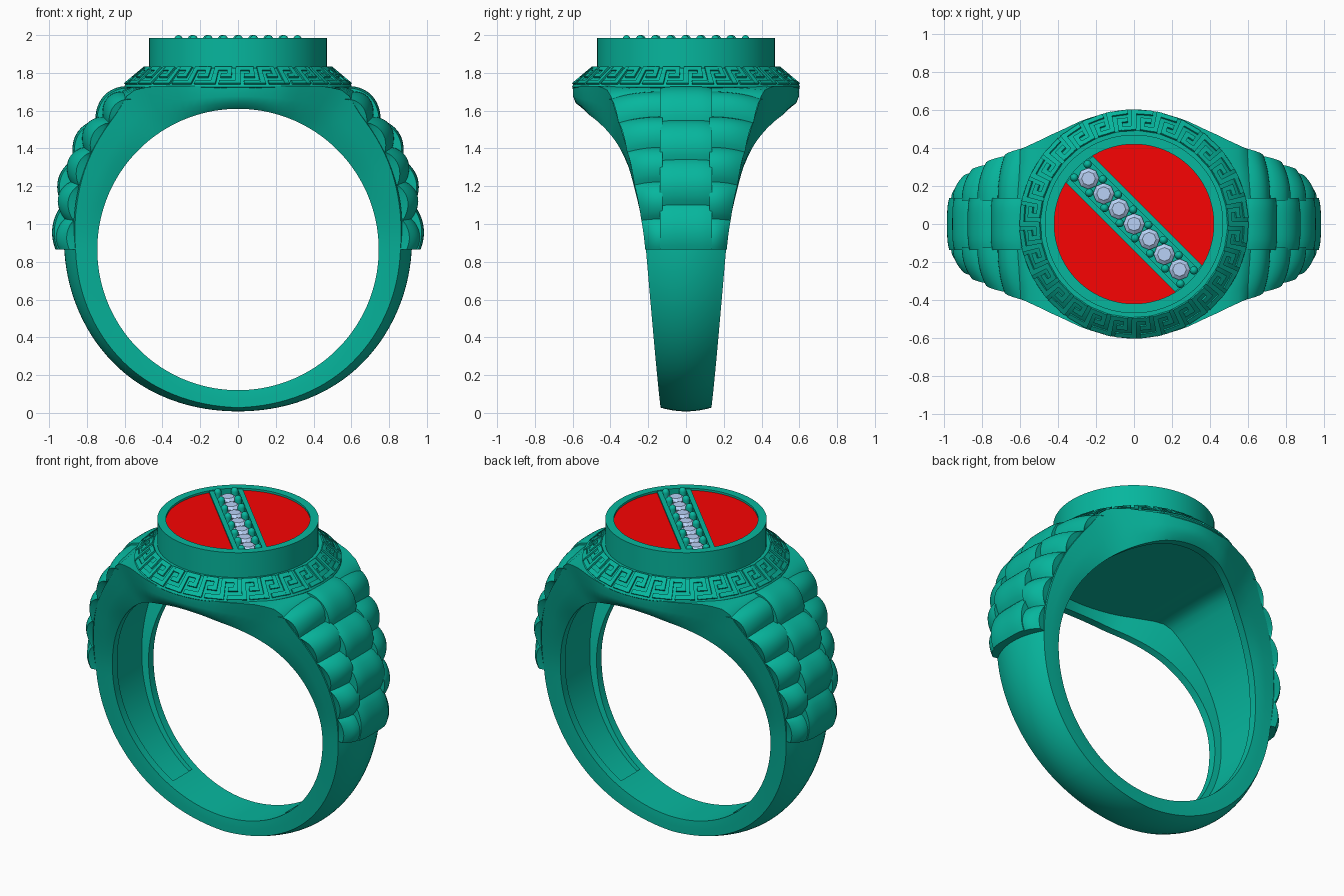
import bpy, bmesh, math
from math import sin, cos, pi, radians

if "Cube" in bpy.data.objects:
    bpy.data.objects.remove(bpy.data.objects["Cube"])

ZC, RI = 0.865, 0.745          # finger hole centre height and radius


def material(name, col):
    m = bpy.data.materials.new(name)
    m.diffuse_color = (*col, 1)
    m.use_nodes = True
    m.node_tree.nodes["Principled BSDF"].inputs["Base Color"].default_value = m.diffuse_color
    return m


METAL = material("green_metal", (0.002, 0.47, 0.34))
RED = material("red_enamel", (0.95, 0.001, 0.001))
STONE = material("pale_stone", (0.48, 0.64, 0.92))


def finish(name, bm, mat, angle=35):
    bmesh.ops.recalc_face_normals(bm, faces=bm.faces)
    me = bpy.data.meshes.new(name)
    bm.to_mesh(me)
    bm.free()
    ob = bpy.data.objects.new(name, me)
    bpy.context.collection.objects.link(ob)
    me.materials.append(mat)
    if angle:
        bpy.ops.object.select_all(action='DESELECT')
        bpy.context.view_layer.objects.active = ob
        ob.select_set(True)
        bpy.ops.object.shade_smooth_by_angle(angle=radians(angle))
    return ob


def loft(bm, rings, closed=False):
    """Skin a list of closed point loops; cap the ends unless closed."""
    vs = [[bm.verts.new(p) for p in r] for r in rings]
    n = len(vs[0])
    for k in range(len(vs) if closed else len(vs) - 1):
        a, b = vs[k], vs[(k + 1) % len(vs)]
        for i in range(n):
            j = (i + 1) % n
            bm.faces.new((a[i], a[j], b[j], b[i]))
    if not closed:
        bm.faces.new(vs[0])
        bm.faces.new(vs[-1])


def curve(table, x):
    """Smooth interpolation through (x, value) pairs."""
    t = table
    i = max(k for k in range(len(t) - 1) if t[k][0] <= x or k == 0)
    slope = lambda k: 0 if k in (0, len(t) - 1) else \
        (t[k + 1][1] - t[k - 1][1]) / (t[k + 1][0] - t[k - 1][0])
    h = t[i + 1][0] - t[i][0]
    s = (x - t[i][0]) / h
    return ((2*s**3 - 3*s*s + 1) * t[i][1] + (s**3 - 2*s*s + s) * h * slope(i)
            + (3*s*s - 2*s**3) * t[i + 1][1] + (s**3 - s*s) * h * slope(i + 1))


# values against the angle from the top of the ring, in degrees
W_IN = [(0, .545), (15, .52), (25, .465), (32, .42), (44, .35), (63, .272), (90, .208), (180, .132)]
W_OUT = [(0, .60), (15, .56), (25, .485), (34, .41), (44, .36), (63, .285), (90, .212), (180, .135)]
R_OUT = [(34, 1.045), (45, 1.015), (60, .98), (75, .945), (90, .92), (135, .89), (180, .857)]


def outer_radius(a):
    return min((1.73 - ZC) / cos(radians(a)), 1.05) if a < 34.5 else curve(R_OUT, a)


def polar(a, r, y):
    return (r * sin(radians(a)), y, ZC + r * cos(radians(a)))


# Band: domed outside, hollowed inside from the head down the shoulders
def band_section(a, hollow):
    b = abs(a)
    wi, wo, R = curve(W_IN, b), curve(W_OUT, b), outer_radius(b)
    dome = .06 * min(1, max(0, (b - 28) / 12))
    if b > 90:
        dome = .06 - .04 * (b - 90) / 90
    edge = R - dome
    half = [(R - dome * (k / 6)**2, wo * k / 6) for k in range(7)]
    half += [(RI + (edge - RI) * f, wi + (wo - wi) * g) for f, g in ((.55, .97), (.25, .7), (0, 0))]
    lip = wi - .05
    t = min(1, max(0, (b - 30) / 60))
    rc = (R - .055) * (1 - t) + (.79 - .025 * max(0, b - 90) / 60) * t if hollow else RI
    half += [(RI, lip), (rc, lip - .005), (rc, 0)]
    pts = half + [(r, -y) for r, y in half[-2:0:-1]]
    return [polar(a, r, y) for r, y in pts]


END = 148                      # where the inner hollow stops
angles = sorted([a for a in range(-180, 180, 3)] + [s * (END + d) for s in (-1, 1) for d in (-.05, .05)])
bm = bmesh.new()
loft(bm, [band_section(a, abs(a) < END) for a in angles], closed=True)
finish("ring_band", bm, METAL)


# Shoulder links: three rows of rounded links on each side
def link(bm, side, e0, e1, row, first):
    rings = []
    for k in range(13):
        e = e0 + (e1 - e0) * k / 12
        t = k / 12 * .75 + .25 if first else k / 12
        a = 90 - e
        base = .93 + .115 * e / 55
        bulge = .048 * max(0, sin(pi * t))**.8
        w = curve(W_OUT, a)
        top = []
        for j in range(11):
            s = j / 10
            if row == 0:
                top.append((base + bulge - .012 * (2*s - 1)**4, .138 * (2*s - 1)))
            else:
                top.append((base - .02 - .047 * s**2.2 + bulge * (1 - .2 * s**3),
                            row * (.125 + (w + .004 - .125) * s)))
        low = base - .07
        pts = top + [(low, top[-1][1] * .97), (low, top[0][1])]
        rings.append([polar(side * a, r, y) for r, y in pts])
    loft(bm, rings)


MID = [0, 14.2, 28.7, 42.2, 55.6]
OUTER = [0, 10, 22, 33.5, 44.5, 54.5]
for label, row, cuts in (("centre", 0, MID), ("front", -1, OUTER), ("back", 1, OUTER)):
    bm = bmesh.new()
    for side in (-1, 1):
        for i in range(len(cuts) - 1):
            link(bm, side, cuts[i], cuts[i + 1], row, i == 0)
    finish(label + "_shoulder_links", bm, METAL)


# Head: sloping collar and round bezel, turned as one profile
def circle(r, z, n=96, x=0, y=0):
    return [(x + r * cos(2*pi*i/n), y + r * sin(2*pi*i/n), z) for i in range(n)]


bm = bmesh.new()
profile = [(.59, 1.712), (.603, 1.725), (.598, 1.738), (.492, 1.826), (.47, 1.826),
           (.47, 1.985), (.42, 1.985), (.42, 1.93)]
loft(bm, [circle(r, z) for r, z in profile])
finish("bezel_and_collar", bm, METAL)


# Key pattern: raised strokes wrapped round the sloping collar
KEYS = 28
PATH = [(.36, .5), (.62, .5), (.62, .9), (0, .9), (0, .1), (-.66, .1)]


def on_collar(u, v, h):
    r, z, t = .598 - .106 * v + .64 * h, 1.738 + .088 * v + .77 * h, 2 * pi * u / KEYS
    return (r * cos(t), r * sin(t), z)


bm = bmesh.new()
for k in range(KEYS):
    for (u0, v0), (u1, v1) in zip(PATH, PATH[1:]):
        ua, ub = k + min(u0, u1) - .105, k + max(u0, u1) + .105
        va, vb = min(v0, v1) - .1, max(v0, v1) + .1
        loft(bm, [[on_collar(u, v, h) for u, v in ((ua, va), (ub, va), (ub, vb), (ua, vb))]
                  for h in (-.008, .01)])
finish("key_pattern", bm, METAL, 0)


# Diagonal frame: s runs along the stone row, t across it
def diag(s, t, z):
    q = math.sqrt(.5)
    return (q * (s + t), q * (t - s), z)


# Red inlays either side of the diagonal, slightly below the rim
bm = bmesh.new()
a0 = math.asin(.097 / .421)
for side in (-1, 1):
    arc = [a0 + (pi - 2*a0) * i / 40 for i in range(41)]
    loft(bm, [[diag(.421 * cos(t), side * .421 * sin(t), z) for t in arc] for z in (1.92, 1.972)])
finish("red_inlays", bm, RED)

# Rails forming the stone channel
bm = bmesh.new()
for side in (-1, 1):
    loft(bm, [[diag(s, side * t, z) for s, t in ((-.41, .07), (.41, .07), (.405, .099), (-.405, .099))]
              for z in (1.92, 1.982)])
finish("channel_rails", bm, METAL, 0)

# Seven faceted stones
bm = bmesh.new()
for i in range(-3, 4):
    x, y, _ = diag(i * .113, 0, 0)
    loft(bm, [circle(r, z, 8, x, y) for r, z in
              ((.02, 1.925), (.056, 1.957), (.056, 1.96), (.036, 1.975))])
finish("stones", bm, STONE, 0)

# Bead prongs in pairs between the stones
bm = bmesh.new()
for i in range(8):
    for side in (-1, 1):
        p = diag((i - 3.5) * .113, side * .05, 0)
        loft(bm, [circle(r, z, 14, p[0], p[1]) for r, z in
                  [(.022, 1.925)] + [(.022 * cos(radians(e)), 1.978 + .022 * sin(radians(e)))
                                     for e in (0, 25, 50, 72, 87)]])
finish("bead_prongs", bm, METAL)
